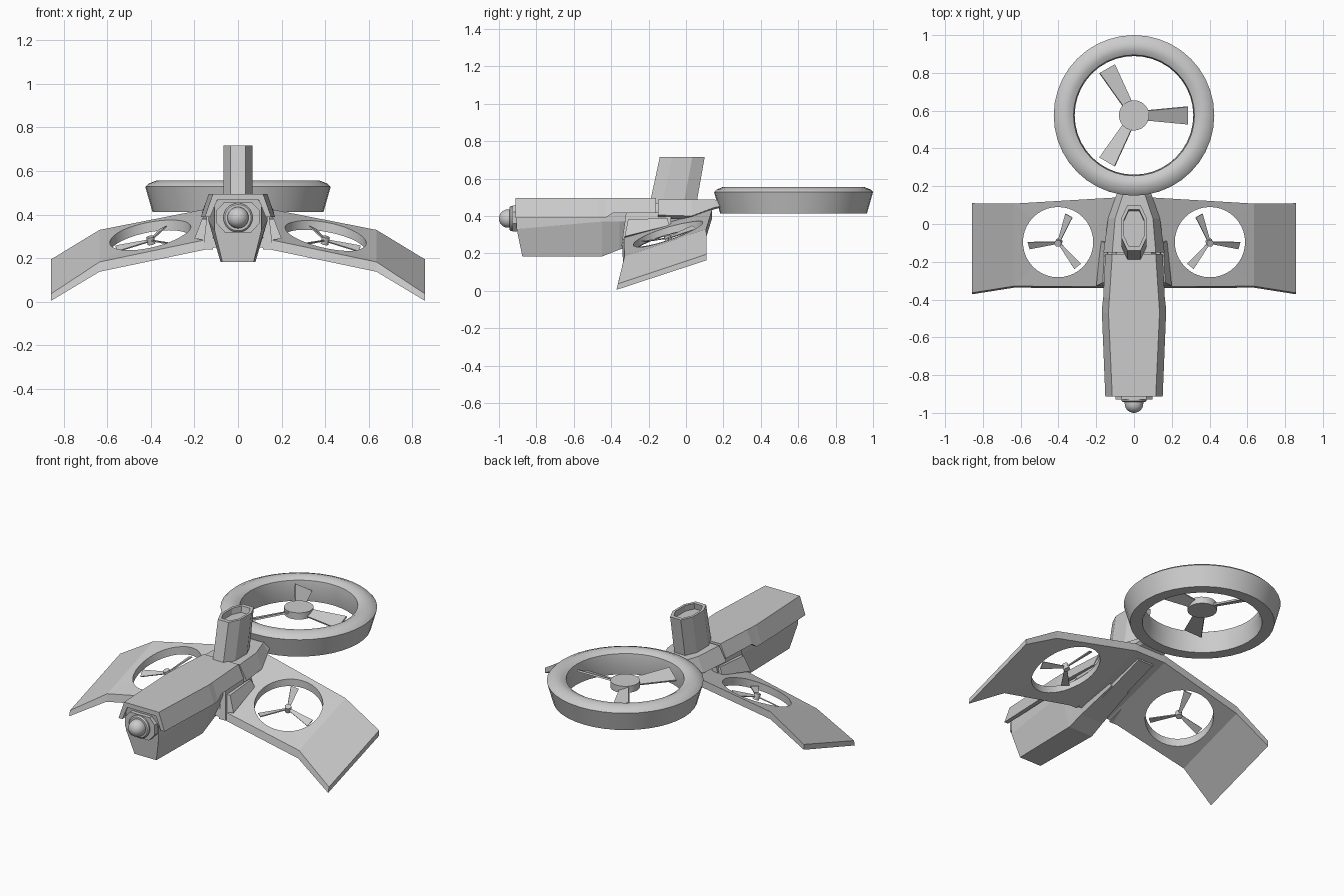
import bpy, bmesh
from math import sin, cos, pi, radians
from mathutils import Matrix, Vector

if "Cube" in bpy.data.objects:
    bpy.data.objects.remove(bpy.data.objects["Cube"])


def finish(name, bm, smooth=None):
    bmesh.ops.recalc_face_normals(bm, faces=bm.faces)
    me = bpy.data.meshes.new(name)
    bm.to_mesh(me)
    bm.free()
    ob = bpy.data.objects.new(name, me)
    bpy.context.collection.objects.link(ob)
    if smooth:
        bpy.context.view_layer.objects.active = ob
        ob.select_set(True)
        bpy.ops.object.shade_smooth_by_angle(angle=radians(smooth))
        ob.select_set(False)
    return ob


def add_loft(bm, loops):
    rings = [[bm.verts.new(p) for p in lp] for lp in loops]
    n = len(rings[0])
    for a, b in zip(rings, rings[1:]):
        for i in range(n):
            bm.faces.new((a[i], a[(i + 1) % n], b[(i + 1) % n], b[i]))
    bm.faces.new(rings[0][::-1])
    bm.faces.new(rings[-1])


def loft(name, loops):
    bm = bmesh.new()
    add_loft(bm, loops)
    return finish(name, bm)


def sym(half):
    """Close a half cross-section (x, y, z) by reflecting it in x."""
    return half + [(-x, y, z) for x, y, z in reversed(half)]


def lathe(name, profile, segs, matrix, closed=False, smooth=30):
    bm = bmesh.new()
    rings = [[bm.verts.new((r * cos(2 * pi * i / segs), r * sin(2 * pi * i / segs), z))
              for i in range(segs)] for r, z in profile]
    pairs = list(zip(rings, rings[1:])) + ([(rings[-1], rings[0])] if closed else [])
    for a, b in pairs:
        for i in range(segs):
            j = (i + 1) % segs
            bm.faces.new((a[i], a[j], b[j], b[i]))
    if not closed:
        bm.faces.new(rings[0])
        bm.faces.new(rings[-1])
    bm.transform(matrix)
    return finish(name, bm, smooth)


def mirror_x(ob):
    m = ob.modifiers.new("mirror", 'MIRROR')
    m.use_axis = (True, False, False)
    return ob


def rotor(name, matrix, hub_r, hub_h, length, root_w, tip_w, pitch, start, thick):
    bm = bmesh.new()
    bmesh.ops.create_cone(bm, cap_ends=True, segments=24, radius1=hub_r,
                          radius2=hub_r, depth=hub_h)
    for k in range(3):
        rot = Matrix.Rotation(radians(start + 120 * k), 4, 'Z') @ Matrix.Rotation(radians(pitch), 4, 'X')
        loops = []
        for r, w in ((hub_r * 0.8, root_w), (length, tip_w)):
            loops.append([rot @ Vector((r, sy * w / 2, sz * thick / 2))
                          for sy, sz in ((-1, -1), (1, -1), (1, 1), (-1, 1))])
        add_loft(bm, loops)
    bm.transform(matrix)
    return finish(name, bm, 30)


# Lower fuselage with slanted nose
loft("fuselage", [
    sym([(.072, -.875, .183), (.108, -.905, .33), (.108, -.905, .45), (.09, -.905, .47)]),
    sym([(.08, -.45, .183), (.135, -.45, .37), (.135, -.45, .42), (.105, -.45, .47)]),
    sym([(.075, -.355, .22), (.13, -.355, .37), (.13, -.355, .42), (.105, -.355, .47)]),
    sym([(.06, -.12, .30), (.115, -.12, .39), (.115, -.12, .43), (.09, -.12, .47)])])

# Upper hood shell over the fuselage
hood = []
for y, xo, xt, zb in ((-.912, .152, .115, .39), (-.47, .17, .135, .39), (-.43, .168, .133, .39),
                      (-.39, .163, .13, .417), (-.16, .152, .115, .417)):
    hood.append(sym([(xt - .02, y, .468), (xo - .025, y, zb), (xo, y, zb), (xt, y, .495)]))
loft("hood", hood)

# Nose plate, lens ring and lens
nose = Matrix.Translation((0, -.90, .386)) @ Matrix.Rotation(pi / 2, 4, 'X')
loft("nose_plate", [sym([(.06, y, .318), (.098, y, .36), (.098, y, .42), (.065, y, .455)])
                    for y in (-.89, -.928)])
lathe("lens_ring", [(.067, 0), (.067, .036), (.06, .043), (.048, .043)], 32, nose)
lathe("lens", [(.049, .02), (.049, .052)] + [(.049 * cos(a), .052 + .048 * sin(a))
      for a in [radians(d) for d in (15, 30, 45, 60, 75, 86)]], 32, nose, smooth=40)

# Collar behind the hood, tapering into the ring, and the pylon below it
loft("tail_collar", [
    sym([(.13, -.15, .385), (.162, -.15, .405), (.115, -.15, .488)]),
    sym([(.11, .03, .385), (.137, .03, .40), (.1, .03, .488)]),
    sym([(.075, .15, .435), (.095, .15, .445), (.06, .15, .488)]),
    sym([(.06, .2, .45), (.075, .2, .455), (.05, .2, .48)])])
loft("pylon", [sym([(.05, -.2, .27), (.1, -.2, .44)]), sym([(.05, .1, .37), (.08, .1, .44)])])

# Upright fin with recessed top
fin = []
for z, y0, y1, s in ((.46, -.195, .055, 1), (.716, -.14, .1, 1), (.716, -.14, .1, .8), (.68, -.147, .093, .8)):
    mid, hl = (y0 + y1) / 2, (y1 - y0) / 2 * s
    fin.append(sym([(x * s, mid + t * hl, z) for x, t in ((.035, -1), (.066, -.45), (.066, .45), (.035, 1))]))
loft("fin", fin)

# Wing: pitched, drooping outward, with two rotor openings
wing_loops = []
for x, yl, zl, yt, zt, th in ((-.857, -.372, .005, .11, .163, .032), (-.635, -.337, .138, .108, .285, .045),
                              (-.1, -.34, .25, .14, .39, .045), (.1, -.34, .25, .14, .39, .045),
                              (.635, -.337, .138, .108, .285, .045), (.857, -.372, .005, .11, .163, .032)):
    wing_loops.append([(x, yl, zl), (x, yt, zt), (x, yt, zt + th), (x, yl + .008, zl + th)])
wing = loft("wing", wing_loops)
cutter = mirror_x(lathe("wing_cutter", [(.186, 0), (.186, .7)], 40,
                        Matrix.Translation((.402, -.096, 0))))
cutter.hide_render = True
cutter.hide_viewport = True
cut = wing.modifiers.new("openings", 'BOOLEAN')
cut.operation = 'DIFFERENCE'
cut.solver = 'EXACT'
cut.object = cutter

# Wing rotors, tilted with the wing
tilt = (Matrix.Translation((.4, -.098, .282)) @ Matrix.Rotation(radians(12), 4, 'Y')
        @ Matrix.Rotation(radians(17), 4, 'X'))
mirror_x(rotor("wing_rotors", tilt, .018, .035, .163, .015, .045, 20, -6, .006))

# Wing root fairings and side intakes
mirror_x(loft("root_fairing", [
    [(.115, -.345, .24), (.16, -.345, .24), (.14, -.32, .42), (.115, -.32, .42)],
    [(.115, -.08, .33), (.16, -.08, .33), (.14, -.08, .42), (.115, -.08, .42)]]))
mirror_x(loft("side_intake", [
    [(.13, -.328, .28), (.2, -.328, .29), (.165, -.31, .38), (.13, -.31, .38)],
    [(.13, -.09, .34), (.175, -.09, .35), (.155, -.1, .39), (.13, -.1, .39)]]))

# Tail duct ring and its rotor
lathe("tail_ring", [(.325, .412), (.392, .412), (.425, .528), (.412, .541), (.375, .556),
                    (.345, .553), (.32, .538), (.314, .48)], 40,
      Matrix.Translation((0, .575, 0)), closed=True)
rotor("tail_rotor", Matrix.Translation((0, .575, .508)), .08, .04, .285, .055, .1, 22, 0, .01)
